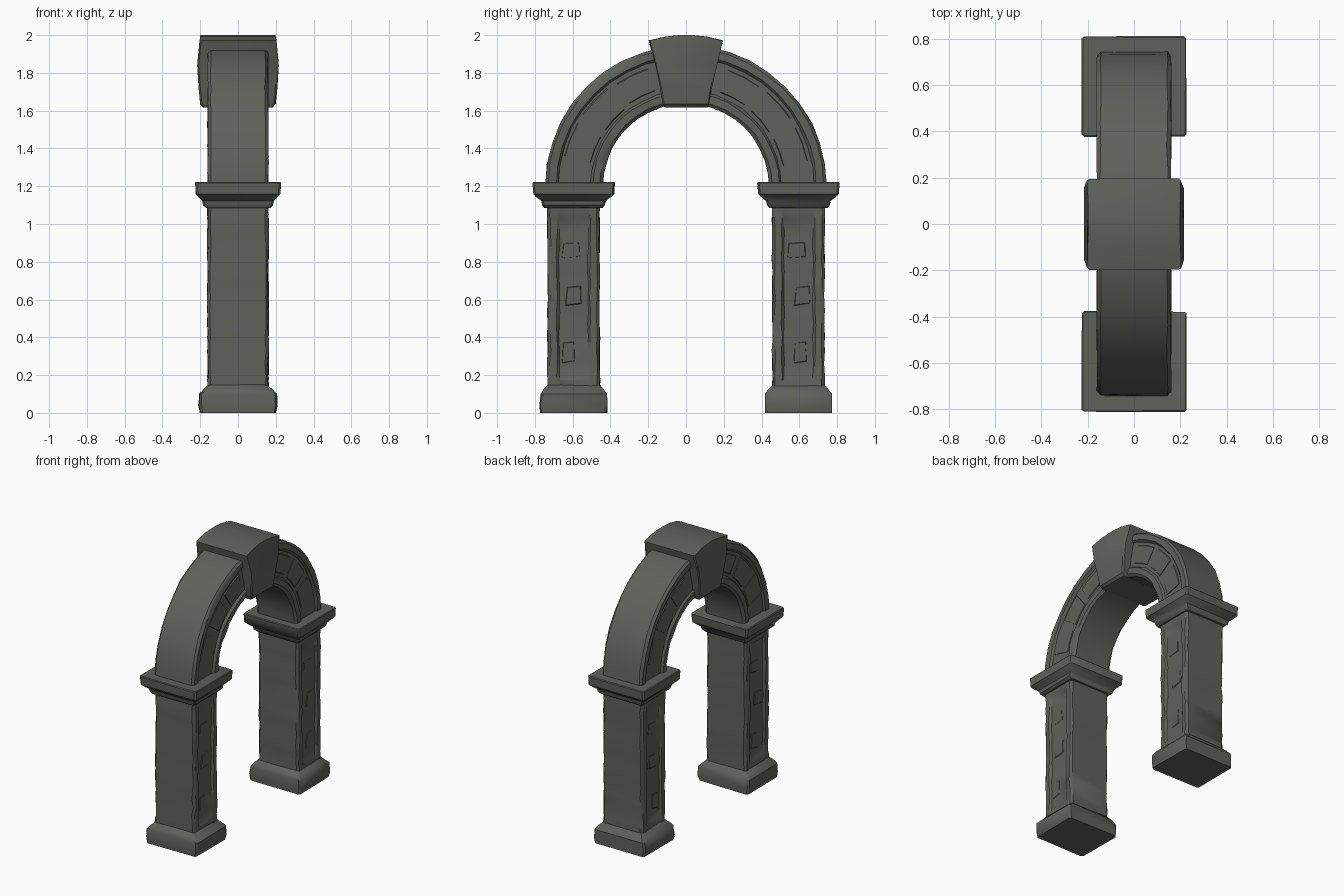
import bpy, bmesh, math, random
from mathutils import Vector

random.seed(4)
if "Cube" in bpy.data.objects:
    bpy.data.objects.remove(bpy.data.objects["Cube"])

stone = bpy.data.materials.new("dark grey stone")
stone.use_nodes = True
colour = (0.118, 0.118, 0.104, 1)
stone.diffuse_color = colour
stone.node_tree.nodes["Principled BSDF"].inputs["Base Color"].default_value = colour

LEG = 0.595      # distance of each leg, and of the arch centreline, from the middle
SPRING = 1.2     # height where the arch begins


def section(a, b, chamfer, rim=0, depth=0):
    """Chamfered rectangle (half sizes a, b), optionally with sunken +-b faces."""
    q = [(a, b - chamfer), (a - chamfer, b)]
    if rim:
        q += [(a - rim, b), (a - rim - 0.012, b - depth)]
    half = q + [(-u, v) for u, v in reversed(q)]
    return half + [(-u, -v) for u, v in half]


def loft(name, rings, angle=35):
    """Skin a list of equal rings of points and close both ends."""
    bm = bmesh.new()
    rows = [[bm.verts.new(p) for p in ring] for ring in rings]
    n = len(rows[0])
    for r0, r1 in zip(rows, rows[1:]):
        for i in range(n):
            j = (i + 1) % n
            bm.faces.new((r0[i], r0[j], r1[j], r1[i]))
    bm.faces.new(rows[0])
    bm.faces.new(rows[-1])
    bmesh.ops.recalc_face_normals(bm, faces=bm.faces)
    mesh = bpy.data.meshes.new(name)
    bm.to_mesh(mesh)
    bm.free()
    mesh.materials.append(stone)
    obj = bpy.data.objects.new(name, mesh)
    bpy.context.collection.objects.link(obj)
    bpy.ops.object.select_all(action="DESELECT")
    obj.select_set(True)
    bpy.context.view_layer.objects.active = obj
    bpy.ops.object.shade_smooth_by_angle(angle=math.radians(angle))
    return obj


def stack(name, y, levels, chamfer, wobble=0.0):
    """Loft of level rectangles given as (z, half depth, half width)."""
    def jog():
        return random.uniform(-wobble, wobble)
    loft(name, [[(v + jog(), y + u + jog(), z) for u, v in section(a, b, chamfer)]
                for z, a, b in levels])


def worn(ring, amount):
    return [p + Vector([random.uniform(-amount, amount) for _ in range(3)]) for p in ring]


def arc_point(u, x, t):
    r = LEG - 0.003 + u
    return Vector((x, r * math.cos(t), SPRING + r * math.sin(t)))


base_levels = [(0, 0.175, 0.2), (0.04, 0.178, 0.208), (0.1, 0.174, 0.204),
               (0.125, 0.158, 0.18), (0.15, 0.135, 0.155)]
cap_levels = [(1.085, 0.155, 0.168), (1.1, 0.165, 0.184), (1.122, 0.17, 0.188),
              (1.145, 0.2, 0.212), (1.16, 0.214, 0.224), (1.218, 0.217, 0.226),
              (1.223, 0.213, 0.222)]

for side, y in (("front", -LEG), ("back", LEG)):
    # Plinth and capital
    stack(side + "_plinth", y, base_levels, 0.012, 0.004)
    stack(side + "_capital", y, cap_levels, 0.01, 0.002)

    # Worn shaft with a sunken panel on each side face
    rings = []
    heights = [0.12, 0.175, 0.19] + [0.19 + 0.07 * k for k in range(1, 12)] + [1.03, 1.045, 1.1]
    for z in heights:
        depth = 0.014 if 0.18 < z < 1.035 else 0.002
        ring = [Vector((v, y + u, z)) for u, v in section(0.138, 0.16, 0.014, 0.05, depth)]
        rings.append(worn(ring, 0.004))
    loft(side + "_shaft", rings)

    # Shallow stones inside the sunken panels
    for face in (-1, 1):
        for k, z in enumerate((0.32, 0.62, 0.86)):
            w, h = 0.035 + 0.008 * k, 0.06 - 0.008 * k
            yc = y + random.uniform(-0.03, 0.03)
            rect = [(-w, -h), (w, -h * 0.8), (w * 0.9, h), (-w * 0.8, h * 0.9)]
            loft(side + "_shaft_stone",
                 [[(face * x, yc + u * s, z + v * s) for u, v in rect]
                  for x, s in ((0.14, 1.1), (0.15, 0.9))])

# Arch with sunken side bands
steps = 20
rings = []
for i in range(steps + 1):
    t = math.pi * i / steps
    ring = [arc_point(u, v, t) for u, v in section(0.153, 0.16, 0.016, 0.055, 0.016)]
    rings.append(worn(ring, 0.003))
loft("arch", rings)

# Shallow voussoirs inside the bands
for face in (-1, 1):
    for start in (12, 33, 54, 108, 129, 150):
        t0, t1 = math.radians(start), math.radians(start + 16)
        w = random.uniform(0.06, 0.075)
        loft("arch_stone",
             [[arc_point(u * s, face * x, t)
               for u, t in ((-w, t0), (w, t0), (w, (t0 + t1) / 2), (w, t1),
                            (-w, t1), (-w, (t0 + t1) / 2))]
              for x, s in ((0.14, 1.05), (0.149, 0.95))])

# Keystone, bulging at mid height with a slightly crowned top
stack("keystone", 0,
      [(1.618, 0.112, 0.185), (1.635, 0.122, 0.2), (1.72, 0.138, 0.207),
       (1.84, 0.163, 0.216), (1.972, 0.197, 0.202), (1.992, 0.11, 0.2), (2.0, 0.04, 0.198)],
      0.008, 0.002)
